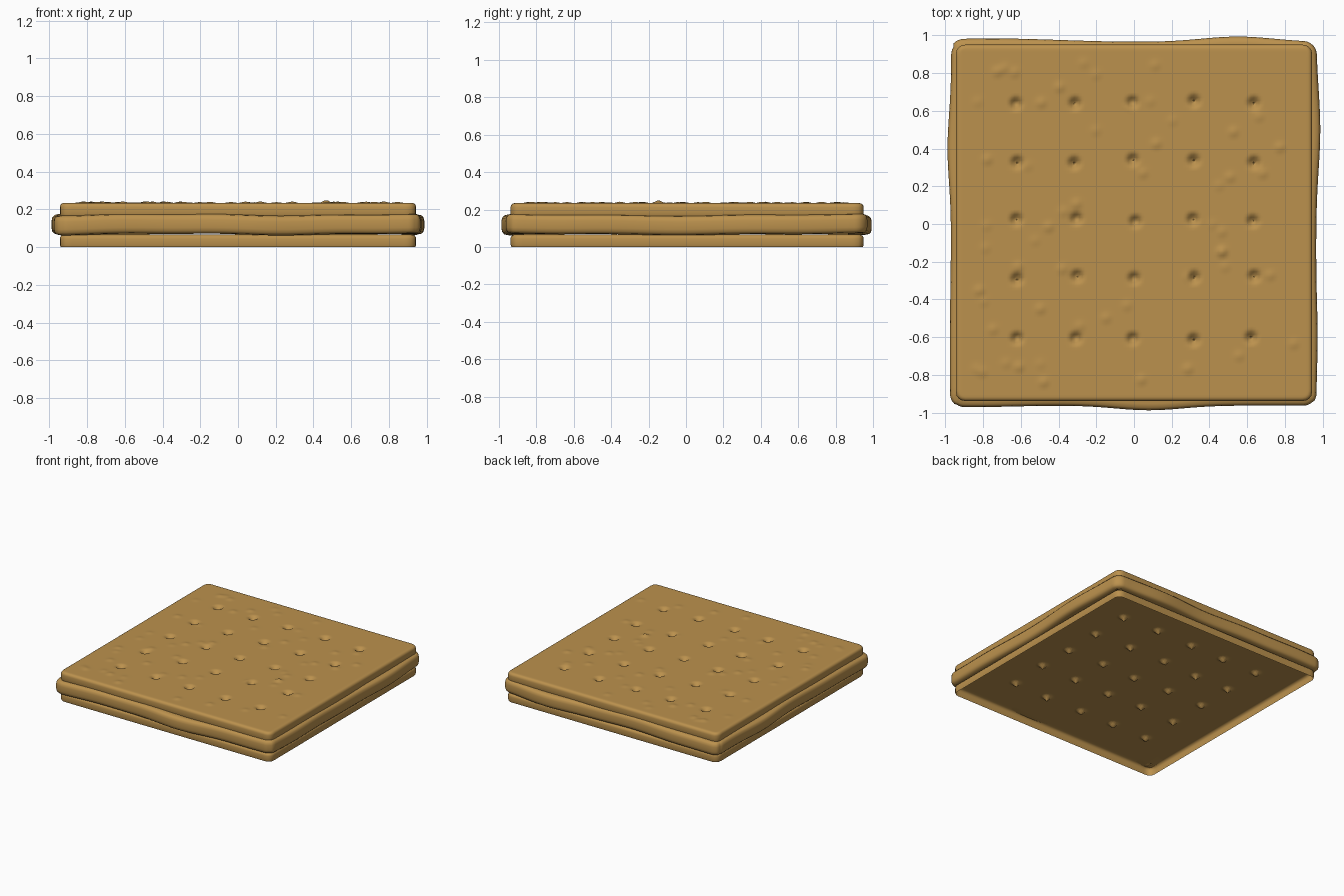
import bpy, bmesh, math, random
from mathutils import Vector

random.seed(4)
cube = bpy.data.objects.get("Cube")
if cube:
    bpy.data.objects.remove(cube)

# One baked biscuit colour
biscuit = bpy.data.materials.new("golden biscuit")
biscuit.use_nodes = True
colour = (0.50, 0.285, 0.075, 1)
biscuit.diffuse_color = colour
bsdf = next(n for n in biscuit.node_tree.nodes if n.type == 'BSDF_PRINCIPLED')
bsdf.inputs["Base Color"].default_value = colour
bsdf.inputs["Roughness"].default_value = 0.8


def finish(name, bm, angle=50):
    bmesh.ops.recalc_face_normals(bm, faces=bm.faces)
    mesh = bpy.data.meshes.new(name)
    bm.to_mesh(mesh)
    bm.free()
    mesh.materials.append(biscuit)
    obj = bpy.data.objects.new(name, mesh)
    bpy.context.collection.objects.link(obj)
    bpy.ops.object.select_all(action='DESELECT')
    obj.select_set(True)
    bpy.context.view_layer.objects.active = obj
    bpy.ops.object.shade_smooth_by_angle(angle=math.radians(angle))
    return obj


def corner_offset(x, y, core, radius):
    """Push a point on a square's rim to a rounded corner of given radius."""
    q = Vector((max(-core, min(core, x)), max(-core, min(core, y))))
    n = (Vector((x, y)) - q).normalized()
    return q + n * radius


# Docking holes in a slightly uneven five by five pattern
rows = (0.64, 0.325, 0.015, -0.29, -0.61)
cols = (-0.62, -0.31, 0.0, 0.31, 0.63)
holes = [(x + random.uniform(-0.01, 0.01), y + random.uniform(-0.01, 0.01))
         for y in rows for x in cols]
blisters = [(random.uniform(-0.85, 0.85), random.uniform(-0.85, 0.85),
             random.uniform(0.003, 0.008)) for i in range(55)]


def cracker(name, base, top, bumps):
    """Open-bottomed shell: pitted top, rolled edge and straight sides."""
    half, core, edge = 0.922, 0.895, 0.022
    bm = bmesh.new()
    bmesh.ops.create_grid(bm, x_segments=128, y_segments=128, size=half)
    for v in bm.verts:
        x, y, z = v.co.x, v.co.y, top
        for hx, hy in holes:
            d = math.hypot(x - hx, y - hy)
            if d < 0.04:
                z -= 0.042 * (1 - d / 0.04) ** 1.2
        for bx, by, h in bumps:
            d = math.hypot(x - bx, y - by)
            if d < 0.04:
                z += h * (0.5 + 0.5 * math.cos(math.pi * d / 0.04))
        if math.hypot(max(abs(x) - core, 0), max(abs(y) - core, 0)) > half - core:
            x, y = corner_offset(x, y, core, half - core)
        v.co = (x, y, z)
    # Roll the rim over, then drop the side wall
    rim = [e for e in bm.edges if e.is_boundary]
    steps = [(edge * math.sin(a), top - edge + edge * math.cos(a))
             for a in (math.pi * i / 8 for i in range(1, 5))]
    steps += [(edge, base + 0.012), (edge - 0.004, base)]
    for out, z in steps:
        new = bmesh.ops.extrude_edge_only(bm, edges=rim)["geom"]
        for v in new:
            if isinstance(v, bmesh.types.BMVert):
                x, y = corner_offset(v.co.x, v.co.y, core, half - core + out)
                v.co = (x, y, z)
        rim = [e for e in new if isinstance(e, bmesh.types.BMEdge) and e.is_boundary]
    obj = finish(name, bm)
    obj.location.y = 0.006


cracker("bottom_cracker", 0.0, 0.066, [])
cracker("top_cracker", 0.165, 0.234, blisters)


# Filling: a soft slab squeezed out unevenly past the crackers
def bell(t, centre, width):
    return math.exp(-((t - centre) / width) ** 2)


def bulge(x, y):
    """Outward bulge of the filling at a rim point."""
    if abs(y) >= abs(x):
        if y > 0:
            return 0.03 * bell(x, 0.55, 0.28) + 0.02 * bell(x, -0.75, 0.5) - 0.002
        return 0.025 * bell(x, 0.08, 0.25) + 0.008 * bell(x, -0.85, 0.3) - 0.003
    if x > 0:
        return 0.022 * bell(y, 0.5, 0.3) + 0.008 * bell(y, -0.6, 0.25)
    return 0.02 * bell(y, 0.4, 0.25) + 0.008 * bell(y, -0.7, 0.5) + 0.003


def filling_outline():
    points, core, radius, count = [], 0.90, 0.065, 48
    for side in range(4):
        turn = side * math.pi / 2
        c, s = math.cos(turn), math.sin(turn)
        straight = [(core + radius, -core + 2 * core * i / count, 1, 0)
                    for i in range(count)]
        arc = [(core + radius * math.cos(a), core + radius * math.sin(a),
                math.cos(a), math.sin(a))
               for a in (math.pi * i / 16 for i in range(8))]
        for x, y, nx, ny in straight + arc:
            points.append((x * c - y * s, x * s + y * c,
                           nx * c - ny * s, nx * s + ny * c))
    return points


outline = filling_outline()
profile = [(-0.10, 0.068), (-0.035, 0.068), (-0.014, 0.072), (-0.004, 0.083),
           (0.0, 0.10), (0.0, 0.14), (-0.004, 0.157), (-0.014, 0.168),
           (-0.035, 0.172), (-0.10, 0.172)]
bm = bmesh.new()
rings = []
for inset, z in profile:
    ring = []
    for x, y, nx, ny in outline:
        out = inset + bulge(x, y) * (1 if inset > -0.05 else 0)
        sag = 0.004 * math.sin(5 * x + 3 * y) + 0.002 * math.sin(11 * x - 9 * y)
        ring.append(bm.verts.new((x + nx * out, y + ny * out, z + sag)))
    rings.append(ring)
total = len(outline)
for low, high in zip(rings, rings[1:]):
    for i in range(total):
        j = (i + 1) % total
        bm.faces.new((low[i], low[j], high[j], high[i]))
finish("filling", bm, 60)
